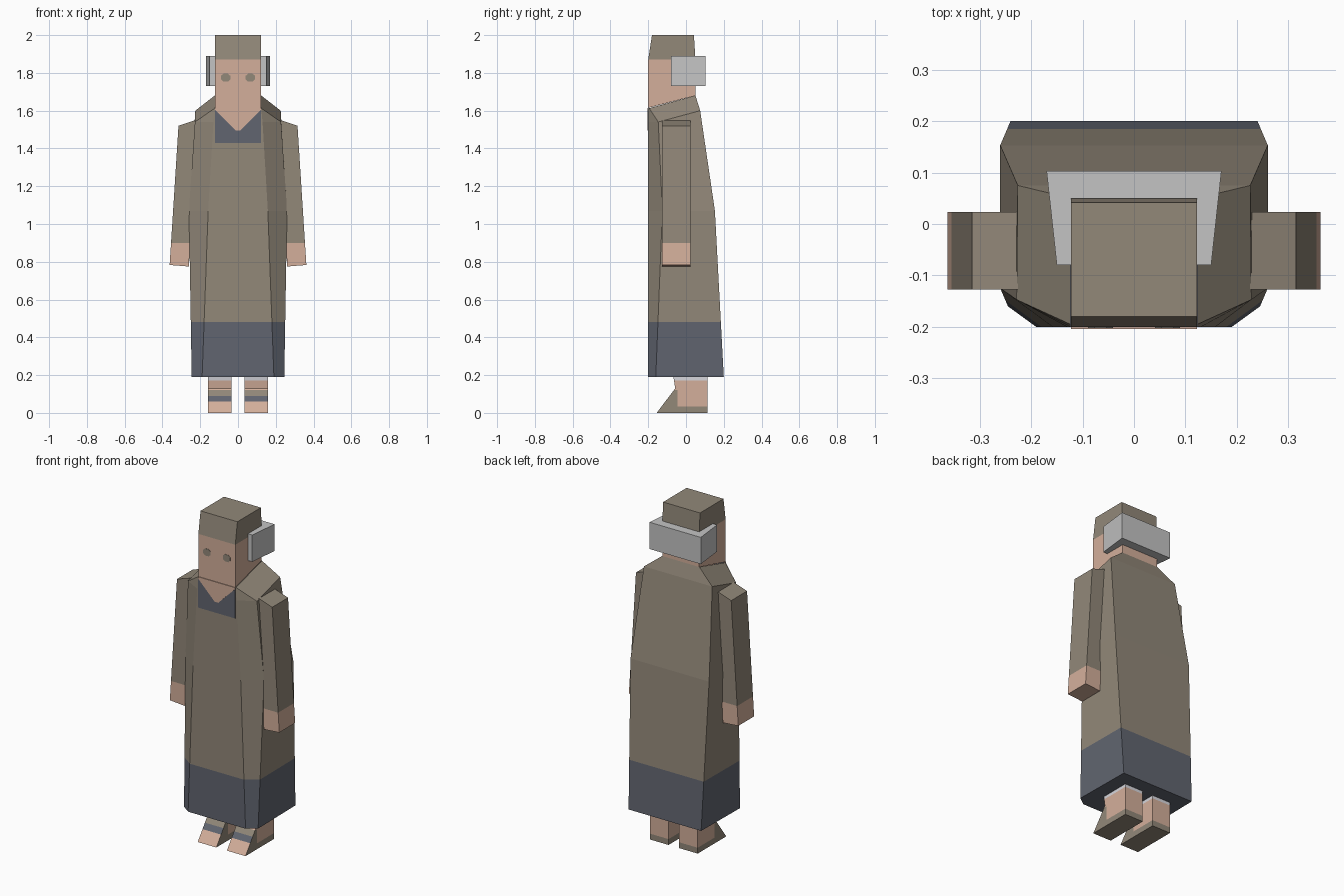
import bpy, bmesh
from mathutils import Vector

if "Cube" in bpy.data.objects:
    bpy.data.objects.remove(bpy.data.objects["Cube"])


def material(name, rgb):
    # sRGB 0-255 to linear diffuse colour
    lin = [((c / 255 + 0.055) / 1.055) ** 2.4 for c in rgb]
    m = bpy.data.materials.new(name)
    m.diffuse_color = (*lin, 1)
    m.use_nodes = True
    m.node_tree.nodes["Principled BSDF"].inputs["Base Color"].default_value = m.diffuse_color
    return m


BROWN = material("brown cloth", (146, 136, 121))
SKIN = material("skin", (212, 175, 155))
NAVY = material("navy cloth", (97, 101, 112))
SILVER = material("silver hair", (196, 196, 196))
PALE = material("pale trim", (214, 214, 220))


def finish(name, bm, mats, rule=None, cuts=()):
    """Slice the mesh at (axis, value) cuts, colour faces by rule, make the object."""
    bmesh.ops.recalc_face_normals(bm, faces=bm.faces)
    for axis, value in cuts:
        n = Vector((0, 0, 0))
        n[axis] = 1
        bmesh.ops.bisect_plane(bm, geom=bm.verts[:] + bm.edges[:] + bm.faces[:],
                               plane_co=n * value, plane_no=n, dist=1e-5)
    bm.normal_update()
    if rule:
        for f in bm.faces:
            f.material_index = rule(f.calc_center_median(), f.normal)
    me = bpy.data.meshes.new(name)
    bm.to_mesh(me)
    bm.free()
    for m in mats:
        me.materials.append(m)
    ob = bpy.data.objects.new(name, me)
    bpy.context.collection.objects.link(ob)
    return ob


def prism(name, pts, axis, lo, hi, mats, rule=None, cuts=()):
    """Extrude a 2D outline along an axis from lo to hi."""
    def place(p, d):
        co = list(p)
        co.insert(axis, d)
        return co
    bm = bmesh.new()
    a = [bm.verts.new(place(p, lo)) for p in pts]
    b = [bm.verts.new(place(p, hi)) for p in pts]
    bm.faces.new(a)
    bm.faces.new(b[::-1])
    for i in range(len(pts)):
        j = (i + 1) % len(pts)
        bm.faces.new((a[i], a[j], b[j], b[i]))
    return finish(name, bm, mats, rule, cuts)


# Robe: lofted half rings (front corner, side front, side back), mirrored in x
rings = [
    [(.190, -.20, .19), (.245, -.16, .19), (.240, .20, .19)],
    [(.158, -.20, 1.07), (.260, -.125, 1.07), (.260, .153, 1.07)],
    [(.130, -.20, 1.54), (.228, -.147, 1.54), (.226, .075, 1.60)],
    [(.123, -.20, 1.61), (.123, -.195, 1.613), (.123, .05, 1.68)],
]
bm = bmesh.new()
loops = []
for half in rings:
    full = half + [(-x, y, z) for x, y, z in reversed(half)]
    loops.append([bm.verts.new(p) for p in full])
for lo, up in zip(loops, loops[1:]):
    for i in range(6):
        j = (i + 1) % 6
        bm.faces.new((lo[i], lo[j], up[j], up[i]))
bm.faces.new(loops[0])
finish("robe", bm, [BROWN, NAVY], lambda c, n: int(c.z < .48), [(2, .48)])

# Head with flat cap
prism("head", [(-.2, 1.615), (.05, 1.68), (.05, 1.87), (.042, 2.0), (-.18, 2.0), (-.2, 1.87)],
      0, -.122, .122, [SKIN, BROWN], lambda c, n: int(c.z > 1.87), [(2, 1.87)])

# Hair band wrapping the back of the head
prism("hair", [(-.15, -.08), (-.17, .103), (.17, .103), (.15, -.08),
               (.122, -.08), (.122, .05), (-.122, .05), (-.122, -.08)],
      2, 1.73, 1.89, [SILVER])

# Collar panel and open neckline, as thin plates
prism("collar_panel", [(-.122, 1.43), (.122, 1.43), (.122, 1.61), (-.122, 1.61)],
      1, -.202, -.199, [NAVY])
prism("neckline", [(-.122, 1.615), (-.122, 1.605), (-.012, 1.495), (.012, 1.495),
                   (.122, 1.605), (.122, 1.615)], 1, -.204, -.199, [SKIN])


def foot_rule(c, n):
    if n.z < -.9:
        return 1                                  # sole
    if c.z > .172:
        return 3                                  # trim
    if n.y < -.3:                                 # straps over the instep
        return 1 if .09 < c.z < .12 else 2 if .06 < c.z < .09 else 0
    if c.z < .035 or (abs(n.x) > .9 and c.y < -.045 and c.z < .12):
        return 1
    return 0


for s, side in ((-1, "left"), (1, "right")):
    # Sleeve and hand
    prism("arm_" + side, [(s * .225, 1.55), (s * .315, 1.52), (s * .362, .783), (s * .26, .775)],
          1, -.127, .023, [BROWN, SKIN], lambda c, n: int(c.z < .9), [(2, .9)])
    # Lower leg and wedge-shaped foot
    prism("foot_" + side, [(-.155, 0), (.115, 0), (.115, .2), (-.068, .2), (-.057, .13)],
          0, s * .035, s * .158, [SKIN, BROWN, NAVY, PALE], foot_rule,
          [(2, z) for z in (.035, .06, .09, .12, .172)] + [(1, -.045)])
    # Eye
    prism("eye_" + side, [(s * .065 + dx, 1.775 + dz) for dx, dz in
                          ((-.024, -.01), (-.012, -.021), (.012, -.021), (.024, -.01),
                           (.024, .01), (.012, .021), (-.012, .021), (-.024, .01))],
          1, -.202, -.199, [BROWN])
